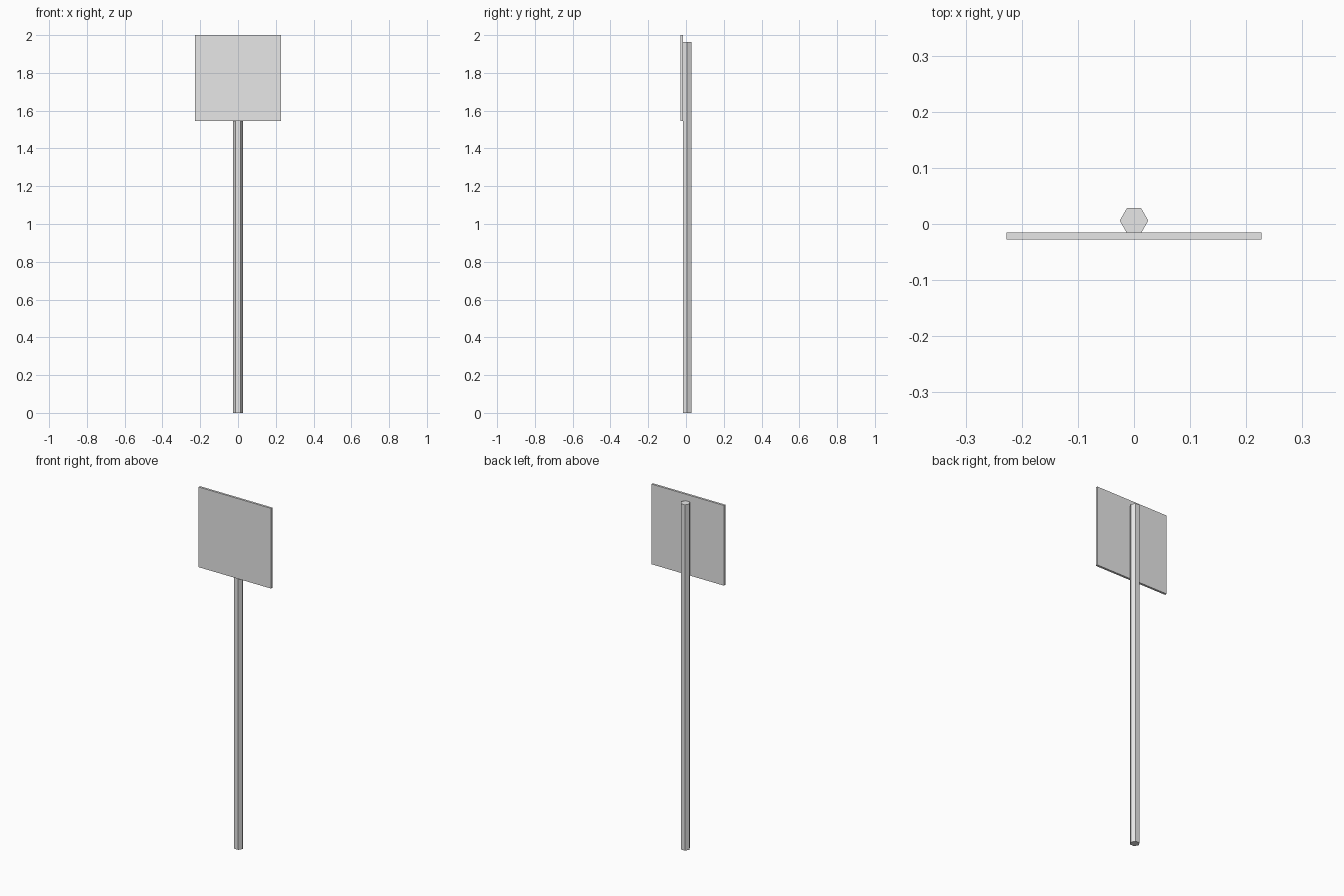
import bpy
from math import radians

cube = bpy.data.objects.get("Cube")
if cube:
    bpy.data.objects.remove(cube, do_unlink=True)

# Shared plain grey
grey = bpy.data.materials.new("light_grey")
grey.use_nodes = True
colour = (0.8, 0.8, 0.8, 1)
grey.diffuse_color = colour
grey.node_tree.nodes["Principled BSDF"].inputs["Base Color"].default_value = colour


def finish(name):
    obj = bpy.context.object
    obj.name = obj.data.name = name
    obj.data.materials.append(grey)
    return obj


# Hexagonal post, with a flat side against the panel
post_height = 1.963
bpy.ops.mesh.primitive_cylinder_add(
    vertices=6, radius=0.0255, depth=post_height,
    location=(0, 0.006, post_height / 2), rotation=(0, 0, radians(30)))
finish("post")

# Square sign panel on the front of the post
side = 0.455
bpy.ops.mesh.primitive_cube_add(size=1, location=(0, -0.0218, 2 - side / 2))
panel = finish("sign_panel")
panel.scale = (side, 0.0125, side)
